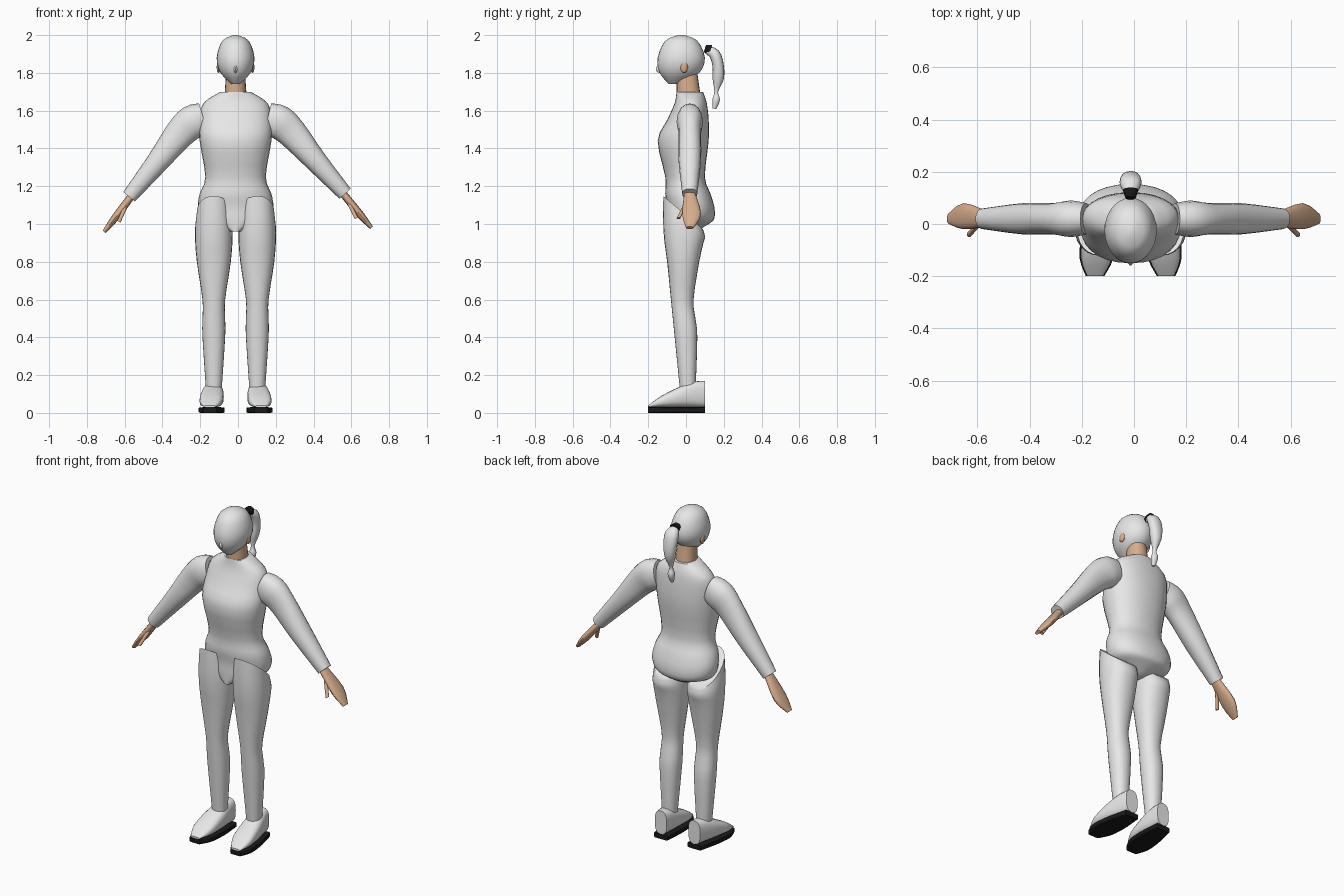
import bpy, bmesh, math
from mathutils import Vector, Matrix

if "Cube" in bpy.data.objects:
    bpy.data.objects.remove(bpy.data.objects["Cube"])

MIDLINE = -0.013  # x of the body's plane of symmetry
X_AXIS, Y_AXIS, Z_AXIS = Matrix.Identity(3)


def material(name, red, green, blue):
    mat = bpy.data.materials.new(name)
    mat.use_nodes = True
    mat.diffuse_color = (red, green, blue, 1)
    mat.node_tree.nodes["Principled BSDF"].inputs["Base Color"].default_value = mat.diffuse_color
    return mat


GREY = material("light grey", .8, .8, .8)
SKIN = material("skin", .68, .42, .27)
BLACK = material("black", .01, .01, .01)


def add_object(name, mesh):
    ob = bpy.data.objects.new(name, mesh)
    ob.location.x = MIDLINE
    bpy.context.collection.objects.link(ob)
    return ob


def finish(name, bm, mat):
    bmesh.ops.recalc_face_normals(bm, faces=bm.faces)
    mesh = bpy.data.meshes.new(name)
    bm.to_mesh(mesh)
    bm.free()
    mesh.materials.append(mat)
    ob = add_object(name, mesh)
    bpy.ops.object.select_all(action='DESELECT')
    ob.select_set(True)
    bpy.context.view_layer.objects.active = ob
    bpy.ops.object.shade_smooth_by_angle(angle=math.radians(40))
    return ob


def smooth_rows(rows, steps=3):
    """Pass a flowing curve through the rows of numbers."""
    rows = [Vector(row) for row in rows]
    padded = [rows[0], *rows, rows[-1]]
    result = []
    for before, start, end, after in zip(padded, padded[1:], padded[2:], padded[3:]):
        leave, arrive = (end - before) / 2, (after - start) / 2
        for step in range(steps):
            t = step / steps
            blend = t * t * (3 - 2 * t)
            result.append(start.lerp(end, blend) + leave * t * (1 - t) ** 2 - arrive * t * t * (1 - t))
    return result + [rows[-1]]


def loft(name, rings, mat, sides=20, power=2.2):
    """Skin superelliptic rings, each given as centre and two half-axes."""
    def rounded(value):
        return math.copysign(abs(value) ** (2 / power), value)

    bm = bmesh.new()
    loops = []
    for centre, u, v in rings:
        angles = [math.tau * i / sides for i in range(sides)]
        loops.append([bm.verts.new(centre + u * rounded(math.cos(a)) + v * rounded(math.sin(a)))
                      for a in angles])
    for lower, upper in zip(loops, loops[1:]):
        for i in range(sides):
            bm.faces.new((lower[i - 1], lower[i], upper[i], upper[i - 1]))
    bm.faces.new(loops[0])
    bm.faces.new(loops[-1])
    return finish(name, bm, mat)


def stack(name, rows, mat, x=0, tilt_above=math.inf, **options):
    """Rows of height, half width, front y, back y; rings above a height rise to the front."""
    rings = []
    for z, half_width, front, back in smooth_rows(rows):
        rise = max(0, z - tilt_above) * .55
        rings.append((Vector((x, (front + back) / 2, z)), X_AXIS * half_width,
                      Vector((0, (back - front) / 2, -rise))))
    return loft(name, rings, mat, **options)


def tube(name, rows, mat, across):
    """Rows of x, y, z, half thickness, half width across the path."""
    rows = smooth_rows(rows)
    points = [row.to_3d() if len(row) < 4 else Vector(row[:3]) for row in rows]
    rings = []
    for i, (point, row) in enumerate(zip(points, rows)):
        ahead = points[min(i + 1, len(points) - 1)]
        behind = points[max(i - 1, 0)]
        normal = (ahead - behind).cross(across).normalized()
        rings.append((point, normal * row[3], across * row[4]))
    return loft(name, rings, mat, sides=16)


def blob(name, centre, size, mat):
    bm = bmesh.new()
    place = Matrix.Translation(centre) @ Matrix.Diagonal((*size, 1))
    bmesh.ops.create_uvsphere(bm, u_segments=12, v_segments=8, radius=1, matrix=place)
    return finish(name, bm, mat)


def mirror(ob, turn=0):
    """Copy a left part to the right, lowering arms by a small turn at the shoulder."""
    pivot = Matrix.Translation((.2, 0, 1.55))
    spin = pivot @ Matrix.Rotation(math.radians(turn), 4, 'Y') @ pivot.inverted()
    mesh = ob.data.copy()
    mesh.transform(Matrix.Scale(-1, 4, X_AXIS) @ spin)
    mesh.flip_normals()
    add_object(ob.name.replace("left", "right"), mesh)


# Torso with bust, waist, seat and narrow crotch
stack("torso", [
    (1.7, .08, -.05, .09), (1.64, .17, -.06, .11), (1.55, .19, -.1, .12),
    (1.44, .19, -.15, .12), (1.25, .16, -.11, .1), (1.16, .19, -.11, .13),
    (1.09, .2, -.1, .15), (1.03, .18, -.1, .15), (1, .12, -.1, .12),
    (.96, .03, -.1, .05)], GREY, sides=28)

# Neck, head and nose
stack("neck", [(1.66, .06, -.05, .08), (1.8, .05, -.05, .06)], SKIN)
stack("head", [
    (2, .01, -.04, -.01), (1.97, .07, -.11, .06), (1.88, .1, -.15, .1),
    (1.8, .08, -.14, .07), (1.74, .02, -.09, -.03)], GREY, sides=28, power=2)
blob("nose", (0, -.14, 1.82), (.01, .02, .02), GREY)

# Ponytail, knotted near its tip, and its tie
tube("ponytail", [
    (0, .11, 1.92, .02, .02), (0, .15, 1.9, .03, .04), (0, .17, 1.84, .03, .04),
    (0, .17, 1.77, .03, .03), (0, .16, 1.7, .01, .01), (0, .16, 1.66, .02, .02),
    (0, .15, 1.61, .01, .01)], GREY, X_AXIS)
tube("hair_tie", [(0, .1, 1.93, .02, .02), (0, .13, 1.92, .03, .03)], BLACK, X_AXIS)

# Arms
arm_parts = [
    tube("left_sleeve", [
        (.17, .02, 1.56, .08, .06), (.23, .02, 1.54, .09, .07), (.3, .02, 1.48, .08, .06),
        (.42, .02, 1.34, .06, .06), (.58, .02, 1.16, .04, .04)], GREY, Y_AXIS),
    tube("left_hand", [
        (.57, .02, 1.16, .02, .03), (.66, .03, 1.05, .02, .05), (.72, .02, .98, .01, .02)],
        SKIN, Y_AXIS),
    tube("left_thumb", [(.6, 0, 1.11, .01, .01), (.64, -.04, 1.03, .01, .01)], SKIN, Y_AXIS)]

# Legs, with tops cut higher at the front
leg_parts = [
    blob("left_ear", (.09, -.01, 1.83), (.01, .02, .03), SKIN),
    stack("left_leg", [
        (1.06, .09, -.12, .09), (.95, .1, -.12, .1), (.8, .09, -.1, .07),
        (.6, .06, -.08, .04), (.5, .06, -.07, .05), (.4, .06, -.06, .06),
        (.1, .04, -.03, .05)], GREY, x=.115, tilt_above=.9, sides=24)]

# Shoes and soles as rows of y, half width, top, toes turned slightly out
sole_height = .03
upper, sole = [], []
for y, half_width, top in smooth_rows([
        (-.2, .03, .04), (-.13, .06, .09), (-.03, .06, .14), (.04, .05, .165), (.1, .04, .17)]):
    line = Vector((.12 - y * .08, y, 0))
    half_height = (top - sole_height) / 2
    upper.append((line + Z_AXIS * (sole_height + half_height), X_AXIS * half_width,
                  Z_AXIS * half_height))
    half_sole = sole_height / 2
    sole.append((line + Z_AXIS * half_sole, X_AXIS * (half_width + .005), Z_AXIS * half_sole))
leg_parts.append(loft("left_shoe", upper, GREY, power=2.8))
leg_parts.append(loft("left_sole", sole, BLACK, power=9))

for part in arm_parts:
    mirror(part, turn=2.4)
for part in leg_parts:
    mirror(part)
